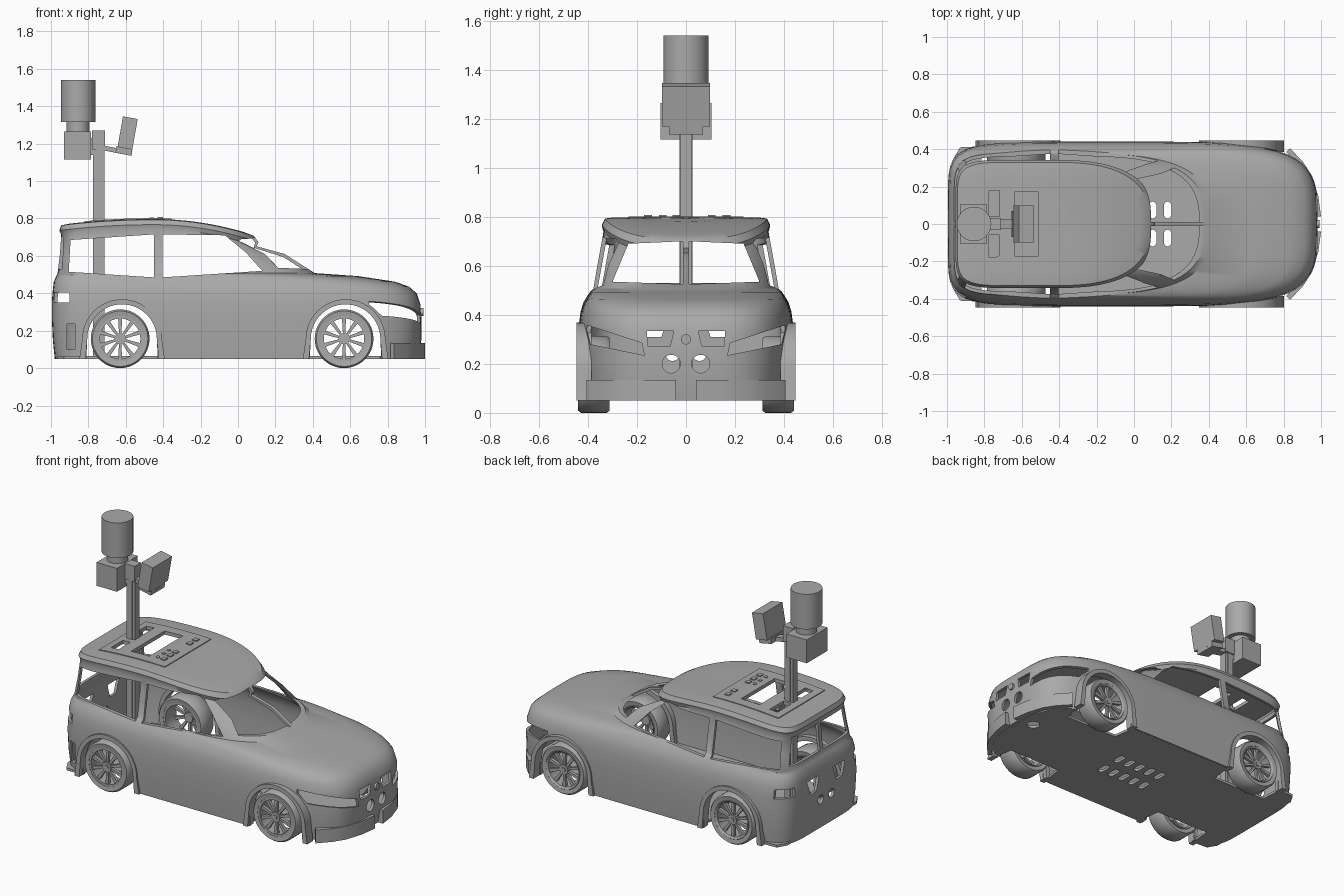
import bpy, bmesh, math
from mathutils import Matrix, Vector

cube = bpy.data.objects.get("Cube")
if cube:
    bpy.data.objects.remove(cube, do_unlink=True)

GREY = (0.4, 0.4, 0.4, 1)
mat = bpy.data.materials.new("plain grey")
mat.use_nodes = True
mat.diffuse_color = GREY
mat.node_tree.nodes["Principled BSDF"].inputs["Base Color"].default_value = GREY


def finish(name, bm):
    bmesh.ops.recalc_face_normals(bm, faces=bm.faces)
    me = bpy.data.meshes.new(name)
    bm.to_mesh(me)
    bm.free()
    me.materials.append(mat)
    ob = bpy.data.objects.new(name, me)
    bpy.context.collection.objects.link(ob)
    return ob


def select(ob):
    bpy.ops.object.select_all(action='DESELECT')
    ob.select_set(True)
    bpy.context.view_layer.objects.active = ob


def smooth(ob, angle=35):
    select(ob)
    bpy.ops.object.shade_smooth_by_angle(angle=math.radians(angle))


def prism(name, pts, lo, hi, axis):
    """Extrude a 2D outline along one axis; the outline uses the other two in order."""
    def place(p, d):
        v = list(p)
        v.insert("xyz".index(axis), d)
        return v
    bm = bmesh.new()
    a = [bm.verts.new(place(p, lo)) for p in pts]
    b = [bm.verts.new(place(p, hi)) for p in pts]
    n = len(pts)
    bm.faces.new(a)
    bm.faces.new(b)
    for i in range(n):
        bm.faces.new((a[i], a[(i + 1) % n], b[(i + 1) % n], b[i]))
    return finish(name, bm)


def box(name, x, y, z):
    return prism(name, [(x[0], y[0]), (x[1], y[0]), (x[1], y[1]), (x[0], y[1])], z[0], z[1], 'z')


def circle(cx, cy, r, n=32, start=0.0, sweep=math.tau):
    return [(cx + r * math.cos(start + sweep * i / n), cy + r * math.sin(start + sweep * i / n))
            for i in range(n if sweep == math.tau else n + 1)]


def pill(cx, y0, y1, r):
    return (circle(cx, y1 - r, r, 8, 0, math.pi) + circle(cx, y0 + r, r, 8, math.pi, math.pi))


def cut(ob, cutters):
    for c in cutters:
        m = ob.modifiers.new("cut", 'BOOLEAN')
        m.operation, m.solver, m.object = 'DIFFERENCE', 'EXACT', c
        select(ob)
        bpy.ops.object.modifier_apply(modifier=m.name)
        bpy.data.objects.remove(c, do_unlink=True)


def flip(pts):
    return [(-p[0], p[1]) for p in pts]


def roof_z(x):
    return 0.797 - (0.3 if x > -0.45 else 0.12) * (x + 0.45) ** 2


# Body shell: plan outlines stacked from sill to roof
N = 112


def ring(xb, xf, hw, zb, zf, xc=0.0, nf=4.0, nb=7.0, roof=None):
    out = []
    for i in range(N):
        t = math.tau * i / N
        c, s = math.cos(t), math.sin(t)
        n = nf if c > 0 else nb
        r = (abs(c) ** n + abs(s) ** n) ** (-1 / n)
        x = xc + r * c * ((xf - xc) if c > 0 else (xc - xb))
        z = zb + (zf - zb) * (x - xb) / (xf - xb) if roof is None else roof_z(x) - roof
        out.append((x, r * s * hw, z))
    return out


rings = [
    ring(-.98, .965, .430, .05, .05), ring(-.99, .98, .437, .15, .15),
    ring(-.995, .982, .440, .26, .26), ring(-.995, .975, .438, .36, .34),
    ring(-.99, .955, .430, .42, .40), ring(-.985, .915, .418, .46, .435),
    ring(-.975, .84, .402, .485, .462), ring(-.97, .64, .390, .497, .492, -.1, 3.6),
    ring(-.965, .41, .378, .505, .508, -.4, 3.2),
    ring(-.952, .25, .360, .61, .61, -.4, 3.0),
    ring(-.945, .10, .336, 0, 0, -.45, 2.7, 7, .055),
    ring(-.955, .11, .343, 0, 0, -.45, 2.7, 7, .03),
    ring(-.945, .085, .330, 0, 0, -.45, 2.7, 7, .004)]
for k in (.9, .7, .45, .2):
    rings.append(ring(-.45 - .495 * k, -.45 + .535 * k, .33 * k, 0, 0, -.45, 2.7, 7, 0))
bm = bmesh.new()
rows = [[bm.verts.new(p) for p in r] for r in rings]
for a, b in zip(rows, rows[1:]):
    for i in range(N):
        j = (i + 1) % N
        bm.faces.new((a[i], a[j], b[j], b[i]))
tip = bm.verts.new((-.45, 0, roof_z(-.45)))
for i in range(N):
    bm.faces.new((rows[-1][i], rows[-1][(i + 1) % N], tip))
body = finish("body_shell", bm)
shell = body.modifiers.new("shell", 'SOLIDIFY')
shell.thickness, shell.offset = 0.018, -1
select(body)
bpy.ops.object.modifier_apply(modifier="shell")


# Openings in the shell
def arch(cx, r, foot):
    return [(cx + foot, .03)] + circle(cx, .155, r, 28, 0, math.pi) + [(cx - foot, .03)]


ARCHES = (-.62, .575)
cutters = [prism("cutter", arch(cx, .186, .192), -.6, .6, 'y') for cx in ARCHES]
cutters.append(prism("cutter", [(-.905, .515), (-.45, .485), (-.45, .715), (-.895, .685)], -.6, .6, 'y'))
cutters.append(prism("cutter", [(-.405, .485), (.13, .52), (.04, .62), (-.07, .71), (-.405, .715)], -.6, .6, 'y'))
windscreen = [(.012, .525), (.30, .535), (.235, .69), (.012, .70)]
rear_glass = [(.015, .53), (.30, .53), (.26, .70), (.015, .70)]
headlight = [(.41, .36), (.18, .285), (.17, .235), (.39, .28)]
grille = [(.05, .335), (.16, .335), (.155, .27), (.065, .27)]
tail_light = [(.30, .35), (.5, .35), (.5, .405), (.30, .405)]
tail_panel = [(.07, .40), (.19, .40), (.16, .31), (.10, .31)]
for f in (list, flip):
    cutters += [prism("cutter", f(windscreen), -.03, .6, 'x'),
                prism("cutter", f(rear_glass), -1.1, -.912, 'x'),
                prism("cutter", f(headlight), .7, 1.1, 'x'),
                prism("cutter", f(grille), .9, 1.1, 'x'),
                prism("cutter", f(circle(.06, .2, .037)), .9, 1.1, 'x'),
                prism("cutter", f(tail_light), -1.1, -.90, 'x'),
                prism("cutter", f(tail_panel), -1.1, -.9, 'x'),
                prism("cutter", f(circle(.055, .24, .028)), -1.1, -.9, 'x')]
cutters.append(box("cutter", (-.915, -.872), (-.5, -.35), (.1, .235)))


def roof_cutters():
    return [box("cutter", (-.64, -.51), (-.17, .17), (.7, .9))] + [
        box("cutter", (-.775, -.72), y, (.7, .9)) for y in ((.04, .18), (-.18, -.06))]


cut(body, cutters + roof_cutters())
smooth(body)

# Roof equipment panel and buttons
xs = [-.82, -.7, -.58, -.46, -.355]
panel = prism("roof_panel", [(x, roof_z(x) + .005) for x in xs] + [(x, roof_z(x) - .012) for x in reversed(xs)],
              -.235, .235, 'y')
cut(panel, roof_cutters())
for i, y in enumerate((.165, .105, -.04, -.095, -.155)):
    box(f"roof_button_{i + 1}", (-.43, -.40), (y - .016, y + .016), (.79, .807))
for i, y in enumerate((-.04, -.095, -.155)):
    prism(f"roof_knob_{i + 1}", circle(-.46, y, .012, 16), .79, .806, 'z')

# Wheel arch flares
for end, cx in zip(("rear", "front"), ARCHES):
    for side, s in (("left", 1), ("right", -1)):
        outline = arch(cx, .213, .228) + arch(cx, .186, .195)[::-1]
        outline = [(x, max(z, .05)) for x, z in outline]
        smooth(prism(f"{end}_{side}_arch_flare", outline, s * .385, s * .446, 'y'))


# Wheels
def lathe(name, profile, n=48):
    bm = bmesh.new()
    vs = [bm.verts.new((r, y, 0)) for r, y in profile]
    es = [bm.edges.new((vs[i], vs[(i + 1) % len(vs)])) for i in range(len(vs))]
    bmesh.ops.spin(bm, geom=vs + es, axis=(0, 1, 0), cent=(0, 0, 0), angle=math.tau, steps=n)
    bmesh.ops.remove_doubles(bm, verts=bm.verts, dist=1e-4)
    return finish(name, bm)


def wheel(name, cx, s):
    parts = [lathe(name + "_tyre", [(.122, -.06), (.148, -.064), (.157, -.052), (.157, .052), (.148, .064), (.122, .06)]),
             lathe(name + "_rim", [(.108, -.058), (.124, -.058), (.124, .056), (.119, .063), (.108, .054)]),
             prism(name + "_hub", circle(0, 0, .03), s * .02, s * .056, 'y'),
             prism(name + "_cap", circle(0, 0, .014), s * .05, s * .062, 'y')]
    for i in range(10):
        sp = prism(f"{name}_spoke_{i + 1}", [(-.006, .024), (.006, .024), (.011, .112), (-.011, .112)],
                   s * .03, s * .05, 'y')
        sp.data.transform(Matrix.Rotation(math.tau * i / 10, 4, 'Y'))
        parts.append(sp)
    for p in parts:
        p.data.transform(Matrix.Translation((cx, s * .376, .157)))
        smooth(p, 40)


for end, cx in (("rear", -.63), ("front", .567)):
    for side, s in (("left", 1), ("right", -1)):
        wheel(f"{end}_{side}_wheel", cx, s)

# Floor plate with slots
half = [(-.965, .35), (-.93, .41), (-.82, .415), (-.81, .27), (-.42, .27), (-.40, .418), (.36, .418),
        (.38, .27), (.76, .27), (.78, .37), (.88, .31), (.945, .15)]
floor = prism("floor_plate", half + [(x, -y) for x, y in reversed(half)], .05, .066, 'z')
slots = []
for i in range(5):
    for y in (-.12, .03):
        slots.append(prism("cutter", pill(.18 - i * .08, y, y + .09, .02), 0, .2, 'z'))
slots.append(prism("cutter", circle(.86, .06, .04), 0, .2, 'z'))
cut(floor, slots)

# Front bumper halves and nose badge
for side, s in (("left", 1), ("right", -1)):
    outer = [(1.0, .04), (.985, .15), (.95, .26), (.905, .33), (.835, .405)]
    inner = [(.815, .385), (.88, .31), (.925, .24), (.95, .14), (.96, .04)]
    smooth(prism(f"{side}_front_bumper", [(x, s * y) for x, y in outer + inner], .05, .135, 'z'))
prism("nose_badge", circle(0, .3, .021, 24), .96, .992, 'x')

# Mast with sensor heads
box("mast", (-.775, -.715), (-.022, .022), (.066, 1.2))
for y in (-.026, .022):
    box("mast_rail", (-.757, -.733), (y, y + .004), (.066, 1.2))
box("mast_bracket", (-.78, -.71), (-.032, .032), (1.17, 1.27))
box("mast_arm", (-.80, -.77), (-.022, .022), (1.14, 1.23))
box("rear_sensor_box", (-.93, -.785), (-.105, .105), (1.115, 1.265))
smooth(prism("sensor_neck", circle(-.855, 0, .062, 40), 1.265, 1.32, 'z'))
smooth(prism("sensor_drum", circle(-.855, 0, .092, 48), 1.315, 1.54, 'z'))
camera_box = box("tilted_sensor_box", (-.04, .04), (-.098, .098), (-.083, .083))
camera_box.data.transform(Matrix.Translation((-.59, 0, 1.257)) @ Matrix.Rotation(math.radians(10), 4, 'Y'))
prism("tilted_bracket", [(-.75, 1.17), (-.57, 1.135), (-.565, 1.16), (-.745, 1.195)], -.025, .025, 'y')
prism("tilted_shelf", [(-.655, 1.152), (-.57, 1.135), (-.565, 1.17), (-.65, 1.187)], -.07, .07, 'y')
